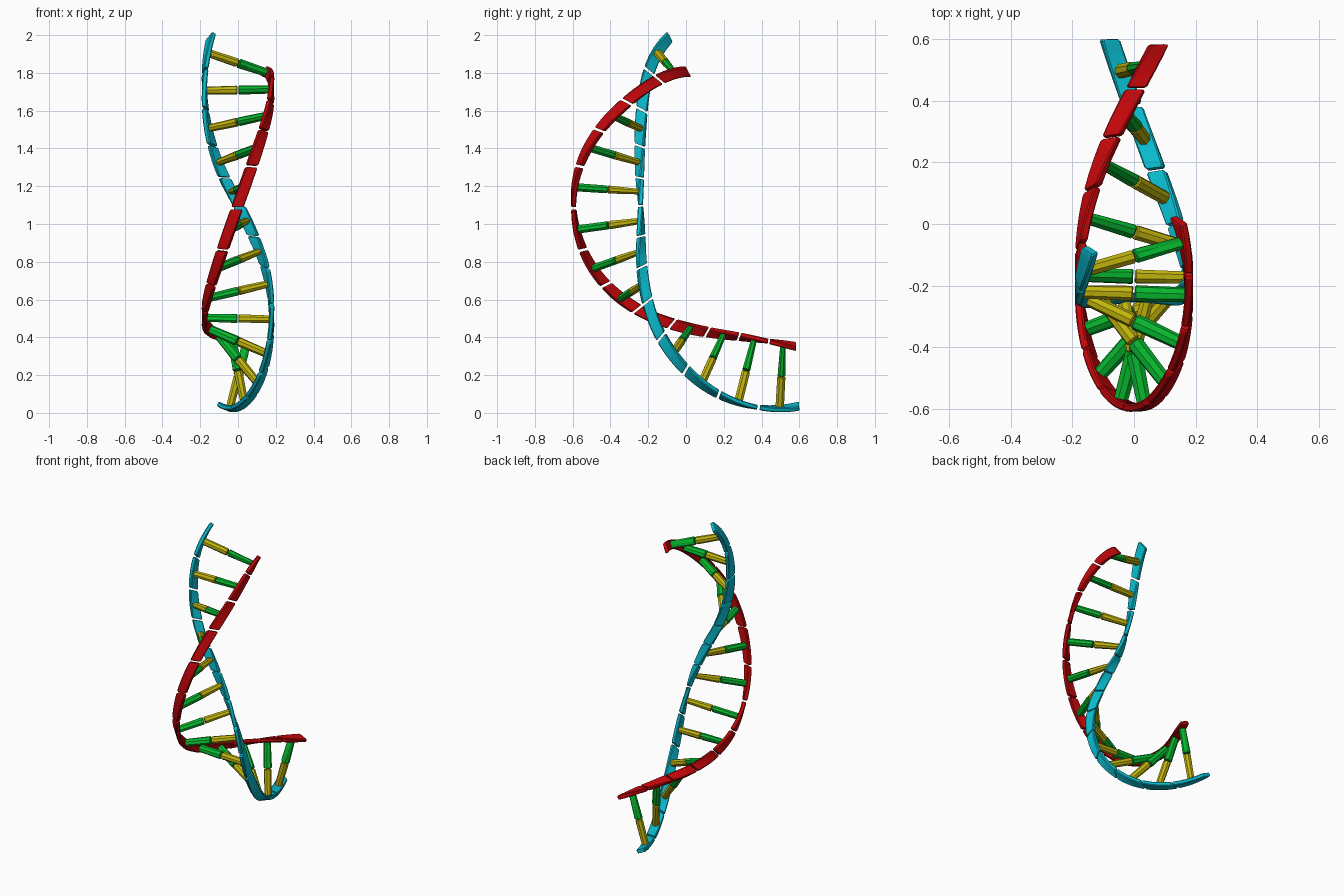
import bpy
import bmesh
import math
from mathutils import Vector

cube = bpy.data.objects.get("Cube")
if cube:
    bpy.data.objects.remove(cube, do_unlink=True)

RUNGS = 13
STEP = 0.19                  # distance between rungs along the axis
RADIUS = 0.177               # strand distance from the axis
TWIST = math.pi / 7          # turn per rung
LEVEL = 1.93                 # rung position where the turn starts

# Bent axis in the side plane (y, z): one point for every second rung
AXIS = [Vector(p) for p in (
    (0.235, 2.01), (-0.105, 1.852), (-0.315, 1.54), (-0.416, 1.183),
    (-0.365, 0.81), (-0.17, 0.5), (0.14, 0.285), (0.505, 0.194), (0.88, 0.245))]


def axis_point(t):
    """Smooth spline through the axis points; t counts rungs from one."""
    i = min(max(int((t - 1) // 2), 0), len(AXIS) - 4)
    u = (t - 1) / 2 - i
    a, b, c, d = AXIS[i:i + 4]
    return b + 0.5 * u * ((c - a) + u * ((2 * a - 5 * b + 4 * c - d)
                                         + u * (3 * (b - c) + d - a)))


def bend(t, turn, radial, side):
    """Map straight helix coordinates onto the bent axis."""
    centre = axis_point(t)
    tangent = (axis_point(t + 0.01) - axis_point(t - 0.01)).normalized()
    across = Vector((1, 0, 0))
    normal = Vector((0, tangent.y, -tangent.x))
    out = across * math.cos(turn) + normal * math.sin(turn)
    around = normal * math.cos(turn) - across * math.sin(turn)
    return Vector((0, centre.x, centre.y)) + out * radial + around * side


def material(name, colour):
    mat = bpy.data.materials.new(name)
    mat.use_nodes = True
    mat.diffuse_color = (*colour, 1)
    shader = next(n for n in mat.node_tree.nodes if n.type == 'BSDF_PRINCIPLED')
    shader.inputs["Base Color"].default_value = (*colour, 1)
    return mat


def loft(name, rings, mat):
    """Skin equal rings of points and cap both ends."""
    bm = bmesh.new()
    loops = [[bm.verts.new(p) for p in ring] for ring in rings]
    for low, high in zip(loops, loops[1:]):
        for k in range(len(low)):
            j = (k + 1) % len(low)
            bm.faces.new((low[k], low[j], high[j], high[k]))
    bm.faces.new(loops[0])
    bm.faces.new(loops[-1])
    bmesh.ops.recalc_face_normals(bm, faces=bm.faces)
    mesh = bpy.data.meshes.new(name)
    bm.to_mesh(mesh)
    bm.free()
    mesh.materials.append(mat)
    obj = bpy.data.objects.new(name, mesh)
    bpy.context.collection.objects.link(obj)
    return obj


def strand_piece(name, n, half_turn, mat):
    """Bevelled ribbon piece, twisted with the helix."""
    w, h, cut = 0.033, 0.013, 0.005
    corners = [(w, h - cut), (w - cut, h), (cut - w, h), (-w, h - cut),
               (-w, cut - h), (cut - w, -h), (w - cut, -h), (w, cut - h)]
    length = 0.47
    stations = [(-length, 0.85), (-length + 0.03, 1)]
    stations += [(length * k / 4, 1) for k in range(-3, 4)]
    stations += [(length - 0.03, 1), (length, 0.85)]
    rings = []
    for dt, size in stations:
        turn = (n + dt - LEVEL) * TWIST + half_turn
        rings.append([bend(n + dt, turn, RADIUS + r * size, s * size)
                      for s, r in corners])
    return loft(name, rings, mat)


def rung_half(name, n, half_turn, along, wide, mat):
    """Eight-sided rod, slightly tapered from the axis to the strand."""
    turn = (n - LEVEL) * TWIST + half_turn
    rings = []
    for radial, size in ((0.003, 0.9), (0.007, 1.08), (0.166, 0.95), (0.17, 0.8)):
        ring = []
        for k in range(8):
            a = (k + 0.5) * math.pi / 4
            ring.append(bend(n + along * size * math.cos(a) / STEP, turn,
                             radial, wide * size * math.sin(a)))
        rings.append(ring)
    return loft(name, rings, mat)


red = material("strand red", (0.55, 0.002, 0.003))
cyan = material("strand cyan", (0.003, 0.51, 0.63))
green = material("rung green", (0.002, 0.47, 0.027))
yellow = material("rung yellow", (0.54, 0.46, 0.004))

# Both strands and the two-coloured rungs
parts = []
for n in range(1, RUNGS + 1):
    parts.append(strand_piece(f"red_strand_{n}", n, 0, red))
    parts.append(strand_piece(f"cyan_strand_{n}", n, math.pi, cyan))
    parts.append(rung_half(f"green_rung_{n}", n, 0, 0.021, 0.026, green))
    parts.append(rung_half(f"yellow_rung_{n}", n, math.pi, 0.022, 0.023, yellow))

# Smooth along the bends, sharp at the bevels
bpy.ops.object.select_all(action='DESELECT')
for obj in parts:
    obj.select_set(True)
bpy.context.view_layer.objects.active = parts[0]
bpy.ops.object.shade_smooth_by_angle(angle=math.radians(30))
